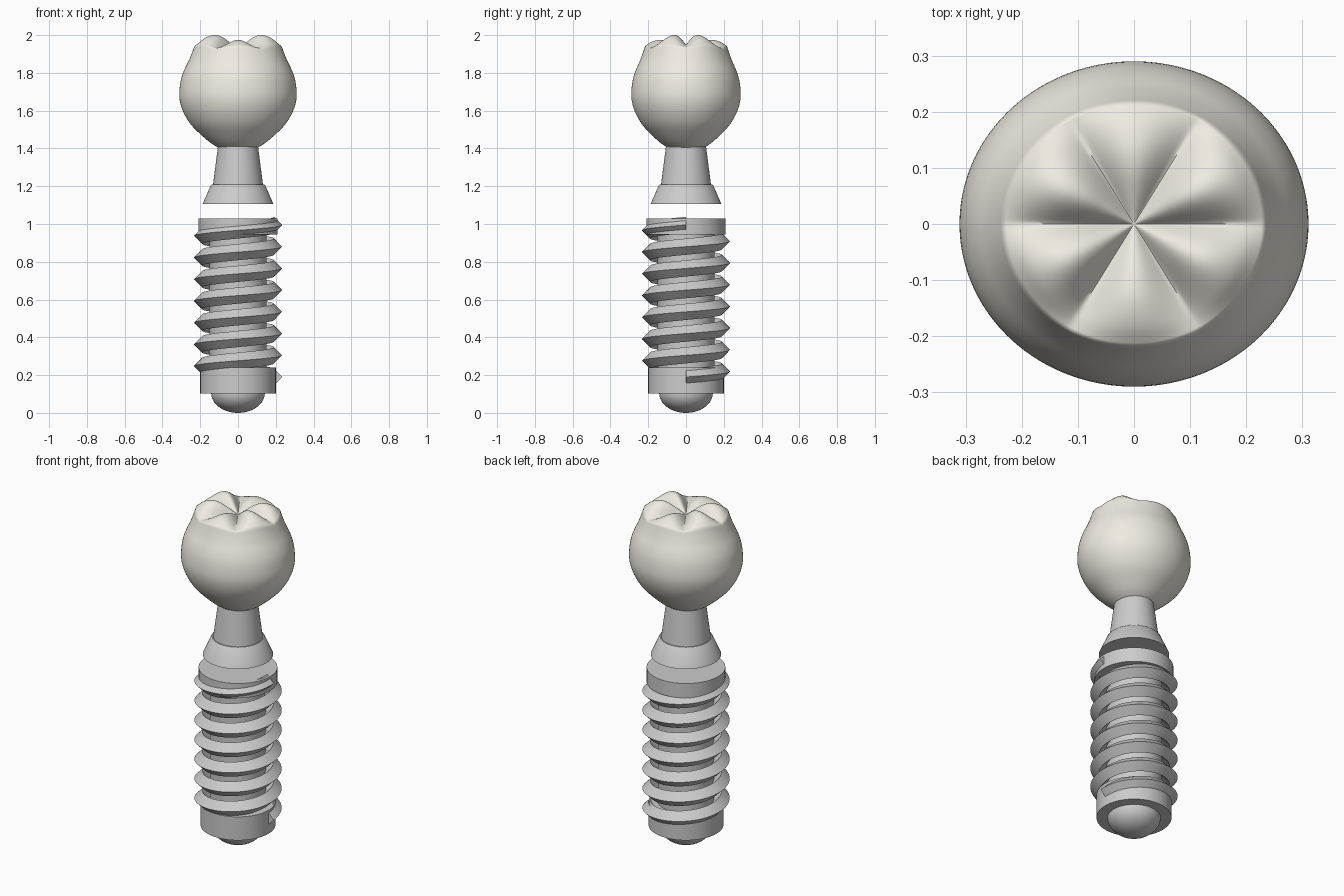
import bpy, math

if "Cube" in bpy.data.objects:
    bpy.data.objects.remove(bpy.data.objects["Cube"])

SEG = 96
YS = 0.932  # crown is slightly narrower front to back


def make(name, verts, faces, angle=35, color=None):
    me = bpy.data.meshes.new(name)
    me.from_pydata(verts, [], faces)
    ob = bpy.data.objects.new(name, me)
    bpy.context.collection.objects.link(ob)
    bpy.ops.object.select_all(action='DESELECT')
    ob.select_set(True)
    bpy.context.view_layer.objects.active = ob
    bpy.ops.object.shade_smooth_by_angle(angle=math.radians(angle))
    if color:
        mat = bpy.data.materials.new(name)
        mat.diffuse_color = color
        mat.use_nodes = True
        mat.node_tree.nodes["Principled BSDF"].inputs["Base Color"].default_value = mat.diffuse_color
        me.materials.append(mat)
    return ob


def bridge(rings, n):
    return [(i * n + j, i * n + (j + 1) % n, (i + 1) * n + (j + 1) % n, (i + 1) * n + j)
            for i in range(rings - 1) for j in range(n)]


def lathe(name, profile):
    # closed solid of revolution, profile listed from bottom to top
    verts = [(r * math.cos(2 * math.pi * j / SEG), r * math.sin(2 * math.pi * j / SEG), z)
             for r, z in profile for j in range(SEG)]
    faces = bridge(len(profile), SEG)
    faces.append(tuple(reversed(range(SEG))))
    faces.append(tuple(range(len(verts) - SEG, len(verts))))
    return make(name, verts, faces)


def spline(pts, steps=4):
    # Catmull-Rom smoothing of a list of 2D points
    p = [pts[0]] + pts + [pts[-1]]
    out = []
    for i in range(1, len(p) - 2):
        for s in range(steps):
            t = s / steps
            out.append(tuple(0.5 * (2 * b + (c - a) * t + (2 * a - 5 * b + 4 * c - d) * t * t
                                    + (3 * b - a - 3 * c + d) * t ** 3)
                             for a, b, c, d in zip(p[i - 1], p[i], p[i + 1], p[i + 2])))
    return out + [pts[-1]]


# Implant: rounded tip, lower sleeve, core and collar
lathe("implant_tip", [(0.142 * math.sin(a), 0.105 - 0.105 * math.cos(a))
                      for a in [0.02 + (math.pi / 2 - 0.02) * i / 16 for i in range(17)]])
lathe("lower_sleeve", [(0.2, 0.102), (0.2, 0.24)])
lathe("implant_core", [(0.15, 0.12), (0.15, 1.0)])
lathe("implant_collar", [(0.21, 0.945), (0.21, 1.03)])

# Thread: diamond section swept up a right-handed helix
TURNS, PER, R, H = 7, 72, 0.19, 0.043
N = TURNS * PER + 1
tv = []
for i in range(N):
    a = 2 * math.pi * i / PER
    z = 0.19 + 0.115 * i / PER
    for dr, dz in ((H, 0), (0, H), (-H, 0), (0, -H)):
        tv.append(((R + dr) * math.cos(a), (R + dr) * math.sin(a), z + dz))
tf = [tuple(reversed(f)) for f in bridge(N, 4)]
tf += [(0, 1, 2, 3), tuple(reversed(range(4 * N - 4, 4 * N)))]
make("implant_thread", tv, tf)

# Abutment: flared foot with a tapered post
lathe("abutment", [(0.188, 1.105), (0.144, 1.205), (0.138, 1.21), (0.132, 1.21), (0.105, 1.42)])

# Crown: bulbous side wall, then a chewing surface with six cusps
side = spline([(0.105, 1.405), (0.155, 1.437), (0.235, 1.51), (0.275, 1.565), (0.3, 1.62),
               (0.311, 1.68), (0.304, 1.755), (0.287, 1.81), (0.263, 1.86), (0.246, 1.9),
               (0.236, 1.927)])
top = spline([(1.0, 0.25), (0.95, 0.42), (0.85, 0.72), (0.72, 0.93), (0.58, 1.0),
              (0.42, 0.86), (0.25, 0.52), (0.1, 0.18), (0.01, 0.0)], 3)


def cusp(a):
    return 0.018 + 0.054 * math.sqrt(math.sin(3 * a) ** 2 + 0.003) - 0.027 * math.sin(a) ** 4


cv = []
ang = [2 * math.pi * j / (2 * SEG) for j in range(2 * SEG)]
for r, z in side:
    w = max(0, (z - 1.8) / 0.127) ** 2  # rim gently follows the cusps
    for a in ang:
        cv.append((r * math.cos(a), YS * r * math.sin(a), z + w * 0.2 * (cusp(a) - 0.018)))
for t, f in top[1:]:
    for a in ang:
        r = 0.234 * t
        cv.append((r * math.cos(a), YS * r * math.sin(a), 1.93 + cusp(a) * f))
rings = len(side) + len(top) - 1
cf = bridge(rings, 2 * SEG)
cf += [tuple(reversed(range(2 * SEG))), tuple(range(len(cv) - 2 * SEG, len(cv)))]
make("crown", cv, cf, 60, (0.86, 0.83, 0.76, 1))
